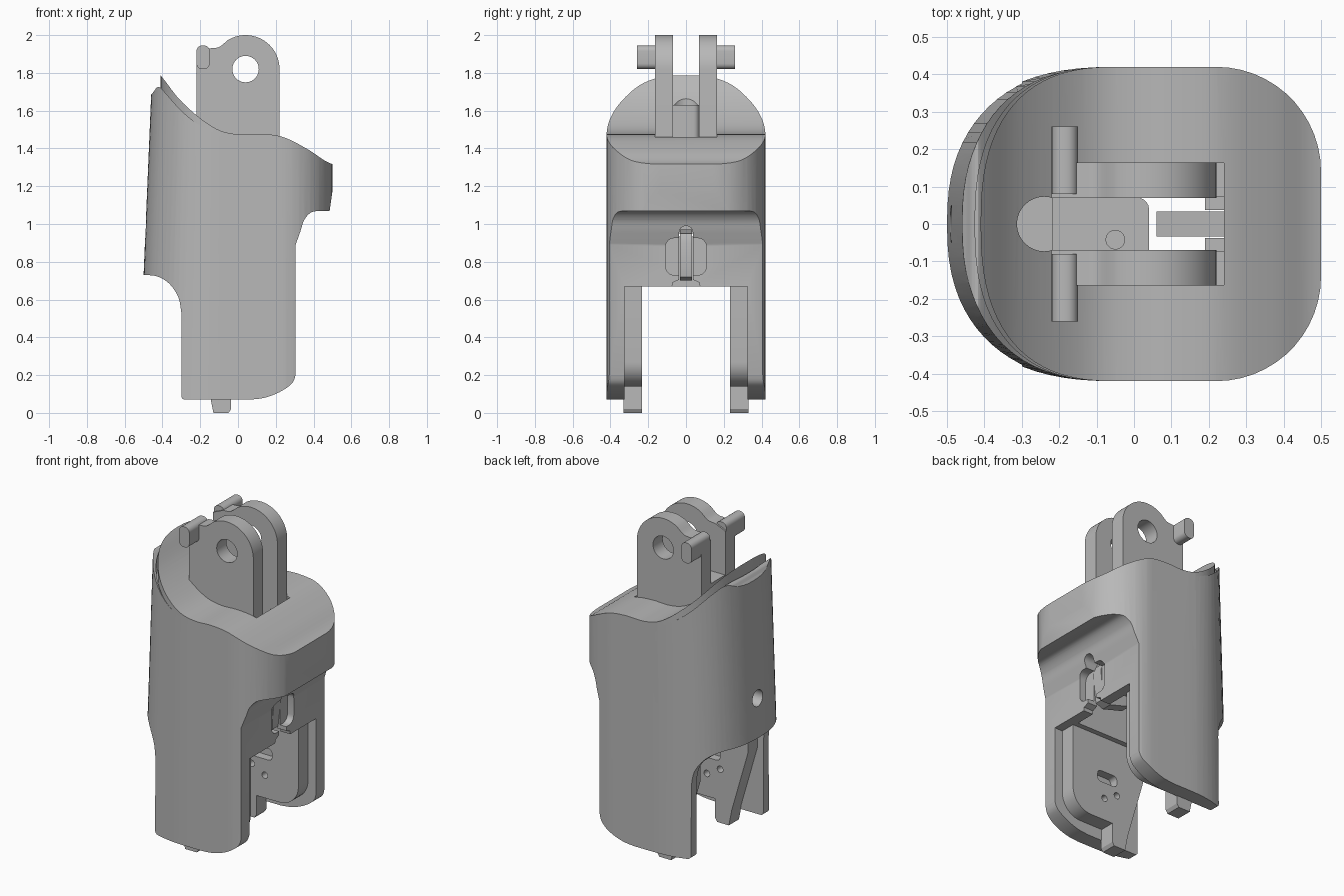
import bpy, bmesh, math
from mathutils import Vector

if "Cube" in bpy.data.objects:
    bpy.data.objects.remove(bpy.data.objects["Cube"])

grey = bpy.data.materials.new("plain grey")
grey.diffuse_color = (0.48, 0.48, 0.48, 1)
grey.use_nodes = True
grey.node_tree.nodes["Principled BSDF"].inputs["Base Color"].default_value = grey.diffuse_color


def loft(name, low, high):
    """Closed solid between two matching rings of 3D points."""
    bm = bmesh.new()
    a = [bm.verts.new(p) for p in low]
    b = [bm.verts.new(p) for p in high]
    n = len(a)
    bm.faces.new(a[::-1])
    bm.faces.new(b)
    for i in range(n):
        j = (i + 1) % n
        bm.faces.new((a[i], a[j], b[j], b[i]))
    bmesh.ops.recalc_face_normals(bm, faces=bm.faces)
    me = bpy.data.meshes.new(name)
    bm.to_mesh(me)
    bm.free()
    me.materials.append(grey)
    ob = bpy.data.objects.new(name, me)
    bpy.context.collection.objects.link(ob)
    return ob


def slab(name, pts, y0, y1):
    return loft(name, [(x, y0, z) for x, z in pts], [(x, y1, z) for x, z in pts])


def slab_x(name, pts, x0, x1):
    return loft(name, [(x0, y, z) for y, z in pts], [(x1, y, z) for y, z in pts])


def box(name, x0, x1, y0, y1, z0, z1):
    return slab(name, [(x0, z0), (x1, z0), (x1, z1), (x0, z1)], y0, y1)


def circle(cx, cy, r, n=32, a0=0, a1=360):
    full = a1 - a0 == 360
    return [(cx + r * math.cos(t), cy + r * math.sin(t)) for t in
            [math.radians(a0 + (a1 - a0) * i / (n if full else n - 1)) for i in range(n)]]


def round_rect(x0, x1, z0, z1, r):
    return (circle(x1 - r, z1 - r, r, 7, 0, 90) + circle(x0 + r, z1 - r, r, 7, 90, 180)
            + circle(x0 + r, z0 + r, r, 7, 180, 270) + circle(x1 - r, z0 + r, r, 7, 270, 360))


def smooth(pts, n=6):
    """Catmull-Rom curve through the points."""
    p = [Vector(q) for q in [pts[0]] + pts + [pts[-1]]]
    out = []
    for i in range(1, len(p) - 2):
        for k in range(n):
            t = k / n
            a, b, c, d = p[i - 1:i + 3]
            out.append(tuple(0.5 * (2 * b + (c - a) * t + (2 * a - 5 * b + 4 * c - d) * t * t
                                    + (3 * b - a - 3 * c + d) * t ** 3)))
    return out + [pts[-1]]


def boolean(ob, other, op='DIFFERENCE'):
    m = ob.modifiers.new("b", 'BOOLEAN')
    m.operation, m.object, m.solver = op, other, 'EXACT'
    bpy.context.view_layer.objects.active = ob
    bpy.ops.object.modifier_apply(modifier=m.name)
    bpy.data.objects.remove(other, do_unlink=True)


def outline(a, e):
    """Plan outline: rounded right end, fuller oval left end of length a."""
    pts = circle(0.22, 0.14, 0.28, 14, 0, 90)
    for i in range(41):
        t = math.radians(90 + 180 * i / 40)
        c, s = abs(math.cos(t)), math.sin(t)
        pts.append((-0.05 - a * c ** (2 / e), 0.42 * math.copysign(abs(s) ** (2 / e), s)))
    return pts + circle(0.22, -0.14, 0.28, 14, 270, 360)


def prism(name, a0, a1, e, z0=-0.2, z1=2.2):
    return loft(name, [(x, y, z0) for x, y in outline(a0, e)],
                [(x, y, z1) for x, y in outline(a1, e)])


# body: plan outline crossed with the side silhouette
body = prism("body_shell", 0.489, 0.388, 2.4)
top = smooth([(-0.52, 1.92), (-0.40, 1.775), (-0.31, 1.66), (-0.2, 1.56), (-0.1, 1.497),
              (0, 1.475), (0.12, 1.477), (0.24, 1.46), (0.37, 1.395), (0.46, 1.335), (0.52, 1.31)])
notch = smooth([(0.43, 1.07), (0.385, 1.06), (0.35, 1.02), (0.33, 0.96), (0.305, 0.89)])
foot = smooth([(0.305, 0.2), (0.285, 0.155), (0.22, 0.11), (0.14, 0.08), (0.06, 0.07)])
heel = circle(-0.28, 0.09, 0.02, 6, 270, 180)
back = smooth([(-0.30, 0.53), (-0.315, 0.61), (-0.36, 0.68), (-0.42, 0.72), (-0.48, 0.73)])
side = top + [(0.485, 1.07)] + notch + foot + heel + back + [(-0.6, 0.735)]
boolean(body, slab("cut", side, -0.7, 0.7), 'INTERSECT')


# lower rear lip outside the rim, with a narrow groove between
def lip(drop):
    p = smooth([(-0.55, 1.61), (-0.46, 1.685), (-0.425, 1.725), (-0.39, 1.70), (-0.3, 1.60),
                (-0.2, 1.52), (-0.08, 1.46)], 4)
    return slab("cut", [(x, z - drop) for x, z in p] + [(-0.08, 2.1), (-0.55, 2.1)], -0.7, 0.7)


step = lip(0)
boolean(step, prism("cut", 0.36, 0.36, 2.5))
boolean(body, step)
groove = lip(0.09)
boolean(groove, prism("cut", 0.375, 0.375, 2.5, -0.15, 2.15), 'INTERSECT')
boolean(groove, prism("cut", 0.36, 0.36, 2.5))
boolean(body, groove)

# openings: leg gap, inner cavity, shaft, hinge slot, screw bores, front window
boolean(body, box("cut", -1, 1, -0.325, 0.325, -0.1, 0.67))
boolean(body, box("cut", -0.25, 0.24, -0.2, 0.2, 0.6, 0.95))
boolean(body, box("cut", 0.0, 0.24, -0.07, 0.07, 0.9, 1.3))
boolean(body, box("cut", -0.215, 0.24, -0.163, 0.163, 1.2, 1.9))
bore = circle(-0.24, 0, 0.073)
boolean(body, loft("cut", [(x, y, 1.3) for x, y in bore], [(x, y, 1.9) for x, y in bore]))
boolean(body, slab_x("cut", circle(0, 0.97, 0.05), -0.7, -0.2))
boolean(body, slab_x("cut", round_rect(-0.108, 0.108, 0.73, 0.925, 0.045), 0.262, 0.5))
boolean(body, slab_x("cut", round_rect(-0.036, 0.036, 0.71, 0.99, 0.035), 0.2, 0.5))
boolean(body, slab_x("cut", [(-0.085, 0.6), (0.085, 0.6), (0.07, 0.69), (0.036, 0.705),
                             (0.036, 0.76), (-0.036, 0.76), (-0.036, 0.705), (-0.07, 0.69)], 0.2, 0.5))
parts = [body]

# latch lever behind the window
lever = [(0.06, 0.74), (0.2, 0.70), (0.25, 0.72), (0.27, 0.9), (0.25, 0.95), (0.06, 0.97)]
parts.append(slab("latch_lever", lever, -0.033, 0.033))

# centre block between the hinge tabs
corner = circle(0.01, 0.04, 0.03, 6, 0, 90)
plan = [(0.04, -0.07), (0.04, 0.0)] + corner + [(-0.218, 0.07), (-0.218, -0.07)]
block = loft("centre_block", [(x, y, 1.0) for x, y in plan], [(x, y, 1.63) for x, y in plan])
hole = circle(-0.05, -0.042, 0.025, 20)
boolean(block, loft("cut", [(x, y, 1.3) for x, y in hole], [(x, y, 1.8) for x, y in hole]))
parts.append(block)

for s, label in ((-1, "front"), (1, "rear")):
    # hinge tab with pin hole
    tab = [(-0.22, 1.2), (0.22, 1.2)] + circle(0.04, 1.82, 0.18, 28, 0, 122) + \
        smooth([(-0.075, 1.955), (-0.105, 1.935), (-0.15, 1.93)], 4) + [(-0.22, 1.90)]
    t = slab(label + "_hinge_tab", tab, s * 0.07, s * 0.165)
    boolean(t, slab("cut", circle(0.04, 1.82, 0.07, 40), s * 0.03, s * 0.3))
    parts.append(t)
    # side peg on the tab
    peg = round_rect(-0.22, -0.15, 1.82, 1.945, 0.03)
    parts.append(slab(label + "_side_peg", peg, s * 0.08, s * 0.26))
    # small stop inside the hinge slot
    parts.append(box(label + "_slot_stop", 0.19, 0.242, s * 0.037, s * 0.075, 1.15, 1.42))
    # inner leg plate with tongue, pocket and holes
    plate = [(-0.26, 0.7), (-0.26, 0.48), (-0.15, 0.1), (-0.13, 0.0), (-0.05, 0.0), (-0.037, 0.02),
             (-0.037, 0.14)] + circle(0.12, 0.27, 0.13, 10, 270, 360) + [(0.25, 0.7)]
    p = slab(label + "_inner_plate", plate, s * 0.232, s * 0.33)
    boolean(p, slab("cut", round_rect(-0.07, 0.07, 0.38, 0.45, 0.025), s * 0.2, s * 0.285))
    boolean(p, slab("cut", circle(-0.07, 0.33, 0.02, 16), s * 0.2, s * 0.29))
    boolean(p, slab("cut", circle(0.02, 0.28, 0.02, 16), s * 0.2, s * 0.29))
    parts.append(p)

for ob in bpy.context.view_layer.objects:
    ob.select_set(ob in parts)
bpy.context.view_layer.objects.active = body
bpy.ops.object.shade_smooth_by_angle(angle=math.radians(30))
